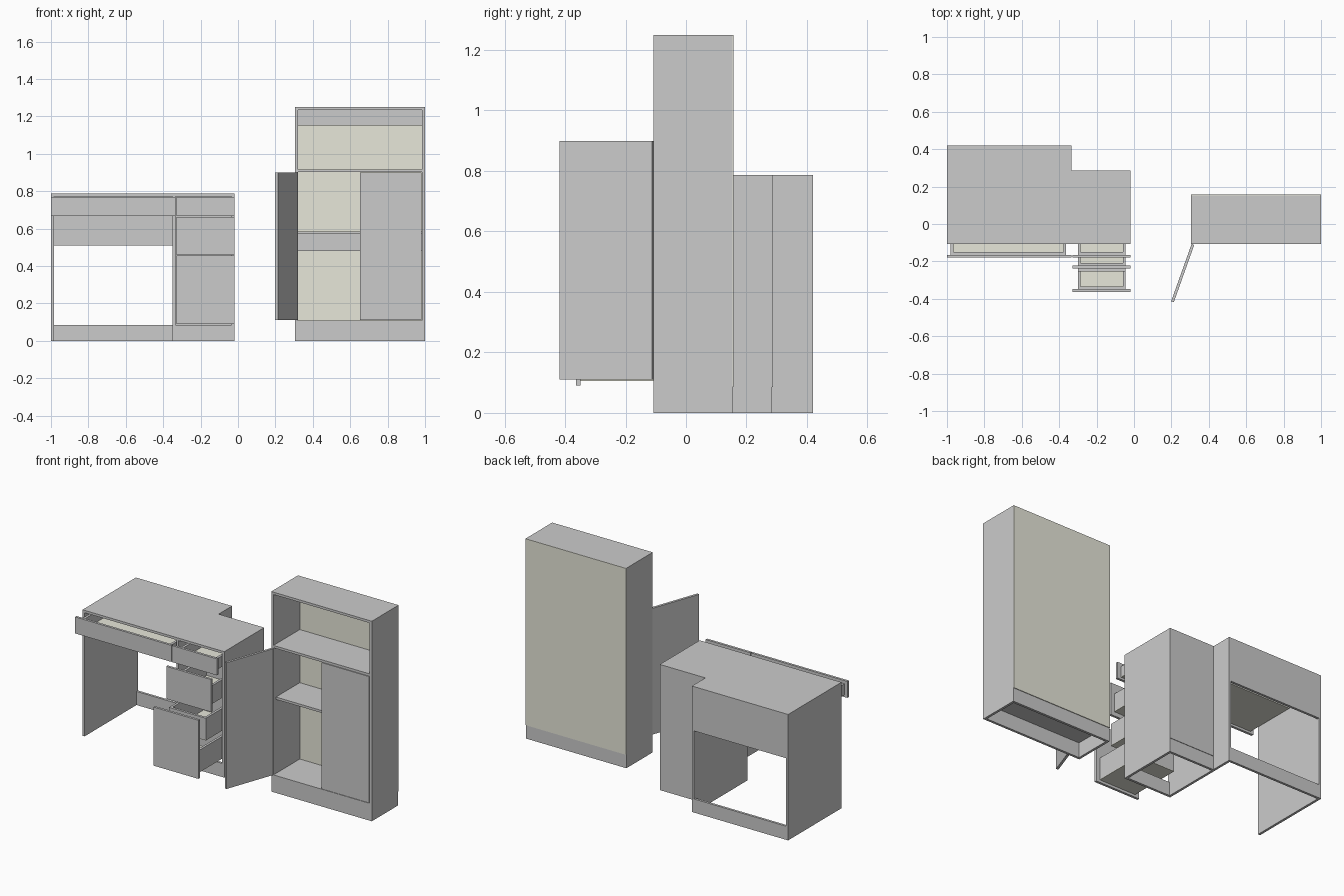
import bpy, math

if "Cube" in bpy.data.objects:
    bpy.data.objects.remove(bpy.data.objects["Cube"])

cream = bpy.data.materials.new("cream_board")
cream.diffuse_color = (0.80, 0.80, 0.70, 1)
cream.use_nodes = True
cream.node_tree.nodes["Principled BSDF"].inputs["Base Color"].default_value = cream.diffuse_color
T = 0.015          # board thickness
F, B = -0.107, 0.42  # carcass front, desk back


def board(name, x, y, z, mat=None):
    """Axis-aligned board from (min, max) ranges."""
    x0, x1 = x
    y0, y1 = y
    z0, z1 = z
    bpy.ops.mesh.primitive_cube_add(size=1)
    ob = bpy.context.object
    ob.name = name
    for v in ob.data.vertices:
        v.co = ((x0 + x1) / 2 + v.co.x * (x1 - x0),
                (y0 + y1) / 2 + v.co.y * (y1 - y0),
                (z0 + z1) / 2 + v.co.z * (z1 - z0))
    if mat:
        ob.data.materials.append(mat)
    return ob


def drawer_box(name, x, y_front, z, length=0.335):
    """Open-topped drawer tray with a thin cream bottom."""
    y_back = y_front + length
    board(name + "_left_side", (x[0], x[0] + T), (y_front, y_back), z)
    board(name + "_right_side", (x[1] - T, x[1]), (y_front, y_back), z)
    inner = (x[0] + T, x[1] - T)
    board(name + "_inner_front", inner, (y_front, y_front + T), z)
    board(name + "_back", inner, (y_back - T, y_back), z)
    board(name + "_bottom", x, (y_front, y_back), (z[0] - 0.004, z[0]), cream)


def prism(name, outline, z0, z1):
    """Flat outline extruded upward."""
    n = len(outline)
    verts = [(x, y, z) for z in (z0, z1) for x, y in outline]
    faces = [tuple(reversed(range(n))), tuple(range(n, 2 * n))]
    faces += [(i, (i + 1) % n, n + (i + 1) % n, n + i) for i in range(n)]
    me = bpy.data.meshes.new(name)
    me.from_pydata(verts, [], faces)
    ob = bpy.data.objects.new(name, me)
    bpy.context.collection.objects.link(ob)
    return ob


# Desk top with stepped back corner
PB = 0.287   # pedestal back
prism("desk_top", [(-1, F), (-0.02, F), (-0.02, PB), (-0.335, PB), (-0.335, B), (-1, B)],
      0.772, 0.787)

# Desk side panels and back boards
under = (0, 0.772)
board("desk_left_panel", (-1, -1 + T), (F, B), under)
board("pedestal_left_panel", (-0.35, -0.335), (F, B), under)
board("pedestal_right_panel", (-0.035, -0.02), (F, PB - 0.003), under)
knee = (-0.985, -0.35)
board("modesty_panel", knee, (B - T, B), (0.51, 0.772))
board("desk_foot_rail", knee, (B - T, B), (0, 0.085))

# Pedestal plinth and back
ped = (-0.335, -0.035)
board("pedestal_front_plinth", ped, (F, F + T), (0, 0.085))
board("pedestal_back_plinth", ped, (PB - 0.003 - T, PB - 0.003), (0, 0.085))
board("pedestal_back_panel", (-0.335, -0.02), (PB - 0.003, PB), (0.085, 0.772))

# Drawers: name, front x, front z, front y, tray x, tray z
ped_front, tray = (-0.329, -0.02), (-0.30, -0.045)
for name, fx, fz, fy, bx, bz in [
        ("wide_drawer", (-1, -0.334), (0.667, 0.77), -0.18, (-0.98, -0.363), (0.685, 0.75)),
        ("top_drawer", ped_front, (0.667, 0.77), -0.18, tray, (0.685, 0.75)),
        ("middle_drawer", ped_front, (0.46, 0.663), -0.238, tray, (0.49, 0.60)),
        ("lower_drawer", ped_front, (0.09, 0.456), -0.363, tray, (0.11, 0.245))]:
    board(name + "_front", fx, (fy, fy + T), fz)
    drawer_box(name, bx, fy + T, bz)
drawer_box("inner_drawer", tray, -0.253, (0.285, 0.42))

# Cabinet carcass
CB = 0.153
inside = (0.305 + T, 1 - T)
for side, x in (("left", 0.305), ("right", 1 - T)):
    board(f"cabinet_{side}_side", (x, x + T), (F, CB), (0, 1.235))
board("cabinet_top", (0.305, 1), (F, CB), (1.235, 1.25))
board("cabinet_fixed_shelf", inside, (F, CB), (0.902, 0.917))
board("cabinet_floor", inside, (F, CB), (0.093, 0.108))
board("cabinet_inner_shelf", inside, (F + 0.025, CB), (0.57, 0.585))
for name, z in (("upper", (1.15, 1.235)), ("lower", (0.48, 0.57))):
    board(f"cabinet_{name}_back_rail", inside, (CB - T, CB), z)
board("cabinet_front_plinth", inside, (F, F + T), (0, 0.093))
board("cabinet_back_plinth", inside, (CB - T, CB), (0, 0.093))
board("cabinet_back_panel", (0.305, 1), (CB, CB + 0.004), (0.085, 1.25), cream)

# Cabinet doors: right closed, left swung open
door_z = (0.11, 0.899)
board("right_door", (0.653, 0.982), (F, F + T), door_z)
door = board("left_door_open", (0, 0.325), (-T, 0), door_z)
door.location = (0.337, -0.112, 0)
door.rotation_euler.z = math.atan2(-0.303, -0.108)
door.location.x -= 0.015
